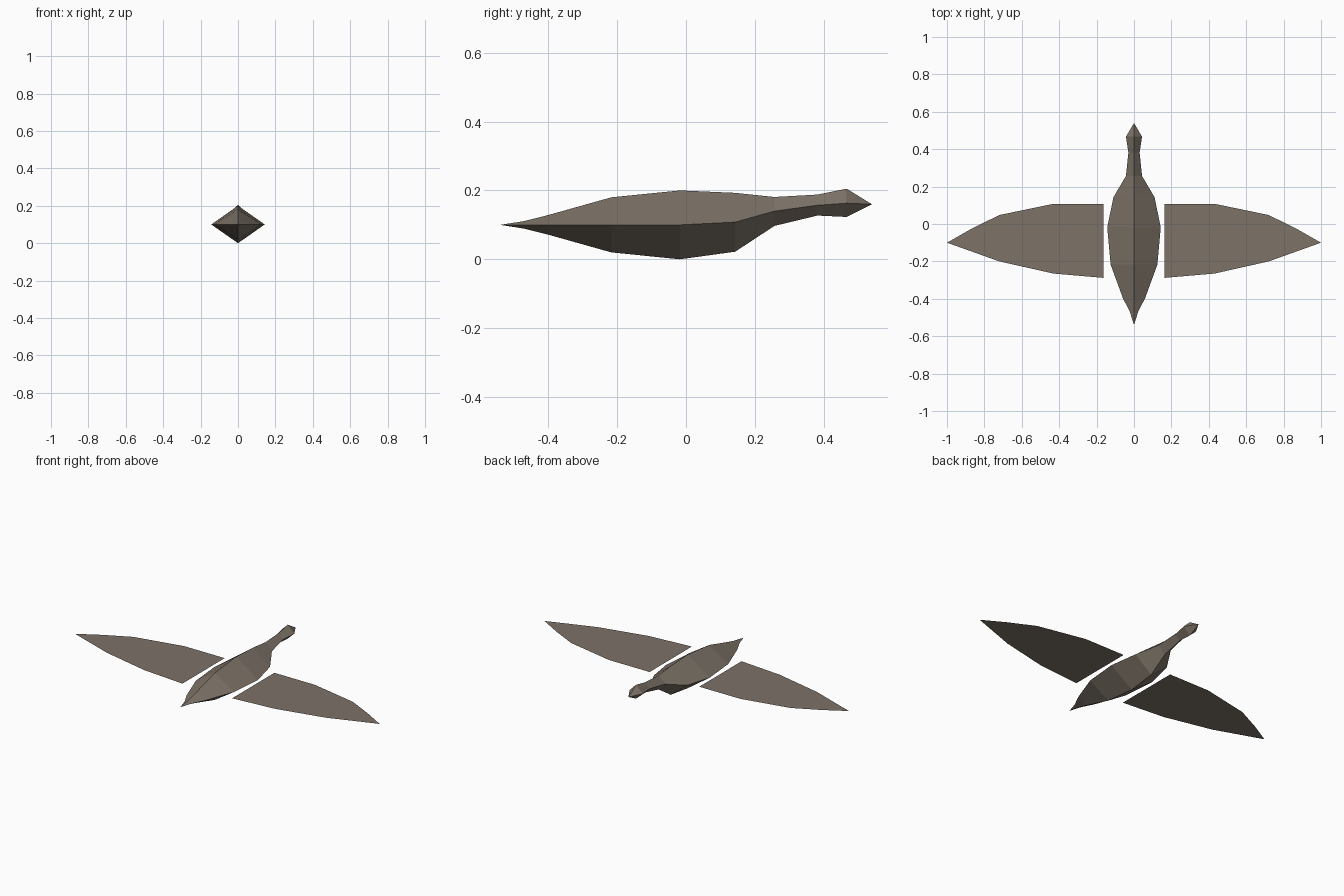
import bpy

if "Cube" in bpy.data.objects:
    bpy.data.objects.remove(bpy.data.objects["Cube"])

feather = bpy.data.materials.new("grey_brown_feather")
feather.diffuse_color = (0.205, 0.171, 0.137, 1)
feather.use_nodes = True
feather.node_tree.nodes["Principled BSDF"].inputs["Base Color"].default_value = feather.diffuse_color


def add_mesh(name, verts, faces):
    mesh = bpy.data.meshes.new(name)
    mesh.from_pydata(verts, [], faces)
    mesh.materials.append(feather)
    mesh.update()
    obj = bpy.data.objects.new(name, mesh)
    bpy.context.collection.objects.link(obj)
    return obj


# Body, neck and head: diamond sections (y, half width, bottom z, middle z, top z)
sections = [
    (-0.47, 0.022, 0.089, 0.10, 0.111),
    (-0.395, 0.06, 0.07, 0.10, 0.13),
    (-0.217, 0.125, 0.02, 0.10, 0.18),
    (-0.018, 0.143, 0.0, 0.10, 0.20),
    (0.143, 0.11, 0.022, 0.108, 0.193),
    (0.257, 0.043, 0.097, 0.14, 0.181),
    (0.382, 0.03, 0.127, 0.157, 0.188),
    (0.467, 0.043, 0.123, 0.163, 0.205),
]
verts = []
for y, w, bottom, middle, top in sections:
    verts += [(w, y, middle), (0, y, top), (-w, y, middle), (0, y, bottom)]
tail, beak = len(verts), len(verts) + 1
verts += [(0, -0.54, 0.10), (0, 0.54, 0.16)]

faces = []
last = 4 * (len(sections) - 1)
for i in range(4):
    j = (i + 1) % 4
    for r in range(0, last, 4):
        faces.append((r + i, r + j, r + 4 + j, r + 4 + i))
    faces.append((tail, j, i))
    faces.append((beak, last + i, last + j))
# Wind every face outward
faces = [f[::-1] for f in faces]
add_mesh("body", verts, faces)

# Wings: flat single-sheet outlines, mirrored left and right
outline = [(0.163, -0.288), (0.43, -0.265), (0.72, -0.20), (1.0, -0.10),
           (0.87, -0.026), (0.72, 0.048), (0.43, 0.108), (0.163, 0.108)]
for side, name in ((1, "right_wing"), (-1, "left_wing")):
    pts = [(side * x, y, 0.10) for x, y in outline]
    add_mesh(name, pts[::side], [tuple(range(len(pts)))])
